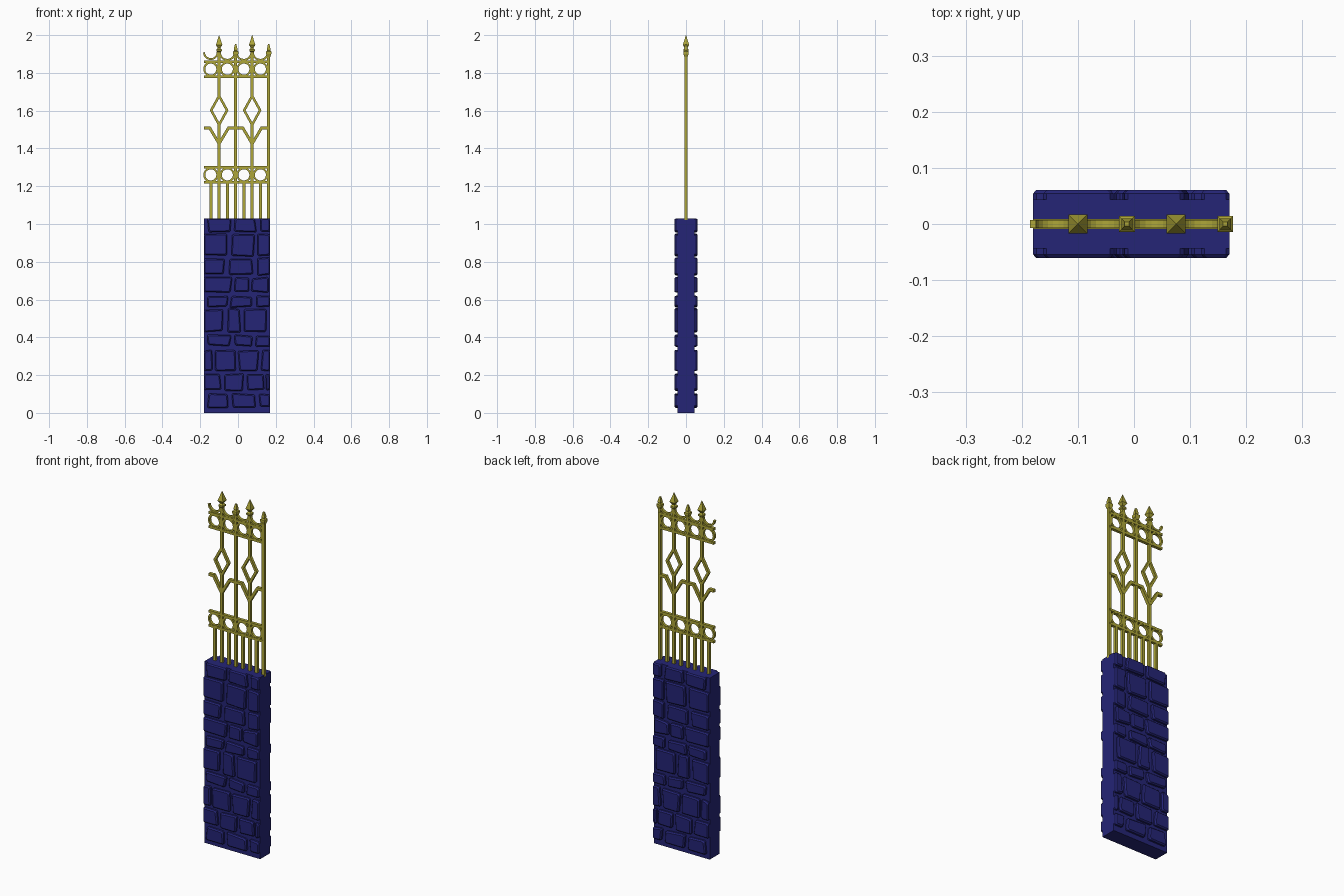
import bpy, bmesh, math, random
from mathutils import Vector

if "Cube" in bpy.data.objects:
    bpy.data.objects.remove(bpy.data.objects["Cube"])

random.seed(4)
X0, X1, TOP = -0.18, 0.17, 1.03      # wall ends and wall top


def material(name, color):
    m = bpy.data.materials.new(name)
    m.diffuse_color = color
    m.use_nodes = True
    m.node_tree.nodes["Principled BSDF"].inputs["Base Color"].default_value = m.diffuse_color
    return m


STONE = material("blue_stone", (0.018, 0.018, 0.18, 1))
METAL = material("gold_metal", (0.42, 0.38, 0.04, 1))


def finish(bm, name, mat):
    bmesh.ops.recalc_face_normals(bm, faces=bm.faces[:])
    me = bpy.data.meshes.new(name)
    bm.to_mesh(me)
    bm.free()
    me.materials.append(mat)
    ob = bpy.data.objects.new(name, me)
    bpy.context.collection.objects.link(ob)
    return ob


def loft(bm, rings, closed=False):
    """Skin equal-sized vertex rings; cap the ends unless closed."""
    rings = [[bm.verts.new(p) for p in r] for r in rings]
    n = len(rings[0])
    pairs = list(zip(rings, rings[1:]))
    if closed:
        pairs.append((rings[-1], rings[0]))
    else:
        bm.faces.new(rings[0])
        bm.faces.new(rings[-1])
    for a, b in pairs:
        for i in range(n):
            j = (i + 1) % n
            bm.faces.new((a[i], a[j], b[j], b[i]))


def bar(bm, pts, half=0.008, depth=0.008, closed=False):
    """Mitred rectangular bar along a path in the xz plane."""
    P = [Vector(p) for p in pts]
    n, rings = len(P), []
    for i, p in enumerate(P):
        a = p - P[i - 1] if closed or i else P[1] - p
        b = P[(i + 1) % n] - p if closed or i < n - 1 else a
        a, b = a.normalized(), b.normalized()
        t = (a + b).normalized()
        w = Vector((-t.y, t.x)) * half / max(t.dot(a), 0.4)
        u, v = p + w, p - w
        rings.append([(u.x, -depth, u.y), (u.x, depth, u.y),
                      (v.x, depth, v.y), (v.x, -depth, v.y)])
    loft(bm, rings, closed)


def arc(cx, cz, r, a0, a1, n):
    return [(cx + r * math.cos(math.radians(a0 + (a1 - a0) * i / n)),
             cz + r * math.sin(math.radians(a0 + (a1 - a0) * i / n))) for i in range(n + 1)]


# wall core
bm = bmesh.new()
loft(bm, [[(x, y, z) for x, y in ((X0, -0.044), (X1, -0.044), (X1, 0.044), (X0, 0.044))]
          for z in (0, TOP)])
finish(bm, "wall_core", STONE)

# stone courses: bottom, top, then the joints (left, right) between stones
courses = [
    (0.03, 0.10, (-0.16, -0.05, -0.03, 0.093, 0.113, X1)),
    (0.12, 0.205, (X0, -0.092, -0.072, 0.025, 0.045, 0.135, 0.152, X1)),
    (0.225, 0.33, (X0, -0.135, -0.12, -0.013, 0.003, 0.108, 0.125, X1)),
    (0.355, 0.41, (-0.162, -0.04, -0.018, 0.077, 0.093, X1)),
    (0.43, 0.55, (X0, -0.077, -0.05, 0.013, 0.035, 0.146)),
    (0.56, 0.618, (-0.157, -0.055, -0.04, 0.077, 0.093, X1)),
    (0.64, 0.715, (X0, -0.035, -0.018, 0.055, 0.072, 0.156)),
    (0.73, 0.82, (X0, -0.072, -0.05, 0.077, 0.098, X1)),
    (0.832, 0.945, (X0, -0.055, -0.035, 0.088, 0.108, X1)),
    (0.96, TOP, (-0.16, -0.04, -0.018, 0.093, 0.115, X1)),
]


def stone(bm, x0, x1, z0, z1):
    """Uneven block with worn corners and a chamfered face, flush at the wall ends."""
    corners = []
    for x, z in ((x0, z0), (x1, z0), (x1, z1), (x0, z1)):
        jx = 0 if x in (X0, X1) else random.uniform(-0.006, 0.006)
        jz = 0 if z == TOP else random.uniform(-0.005, 0.005)
        corners.append(Vector((x + jx, z + jz)))
    outline = []
    for i, c in enumerate(corners):
        for o in (corners[i - 1], corners[(i + 1) % 4]):
            cut = 0 if c.x in (X0, X1) else 0.006
            if cut or o is corners[i - 1]:
                outline.append(c + (o - c).normalized() * cut)
    mx, mz = (x0 + x1) / 2, (z0 + z1) / 2
    inner = []
    for p in outline:
        dx = 0 if p.x in (X0, X1) else math.copysign(min(0.006, abs(mx - p.x)), mx - p.x)
        inner.append((p.x + dx, p.y + math.copysign(0.006, mz - p.y)))
    loft(bm, [[(p[0], y, p[1]) for p in ring]
              for y, ring in ((-0.04, outline), (-0.054, outline), (-0.061, inner))])


bm = bmesh.new()
for z0, z1, xs in courses:
    for x0, x1 in zip(xs[::2], xs[1::2]):
        stone(bm, x0, x1, z0, z1)
stones = finish(bm, "wall_stones", STONE)
mirror = stones.modifiers.new("both_faces", 'MIRROR')
mirror.use_axis = (False, True, False)
mirror.use_mirror_merge = False

STEP = 0.0875
TALL = (-0.1, 0.075)
SHORT = (-0.0125, 0.1625)
MIDS = [-0.144 + STEP * i for i in range(4)]

# horizontal rails
bm = bmesh.new()
for z in (1.22, 1.30, 1.78, 1.86):
    bar(bm, [(X0, z), (SHORT[1], z)], 0.0065, 0.0085)
finish(bm, "rails", METAL)

# upright posts and low pickets
bm = bmesh.new()
for x in TALL:
    bar(bm, [(x, TOP - 0.01), (x, 1.53)])
    bar(bm, [(x, 1.675), (x, 1.91)])
for x in SHORT:
    bar(bm, [(x, TOP - 0.01), (x, 1.90)])
for x in MIDS:
    bar(bm, [(x, TOP - 0.01), (x, 1.22)])
finish(bm, "posts", METAL)

# rings between rails
bm = bmesh.new()
for x in MIDS:
    for z in (1.26, 1.82):
        bar(bm, arc(x, z, 0.0345, 0, 360, 20)[:-1], 0.005, 0.0075, True)
finish(bm, "rings", METAL)

# scallops along the top
bm = bmesh.new()
for x in MIDS:
    bar(bm, arc(x, 1.909, 0.040 if x > MIDS[0] else 0.036, 180, 360, 10), 0.005, 0.0075)
finish(bm, "scallops", METAL)

# diamonds and branching arms
bm = bmesh.new()
for x in TALL:
    bar(bm, [(x, 1.525), (x + 0.042, 1.602), (x, 1.678), (x - 0.042, 1.602)], 0.0065, 0.008, True)
    for s in (-1, 1):
        end = max(x + s * STEP, X0)
        bar(bm, [(x, 1.425), (x + s * 0.05, 1.509), (end, 1.509)], 0.0075, 0.009)
finish(bm, "diamonds_and_arms", METAL)

# square spear finials, as (half width, height) profiles
tall_profile = ((0.008, 1.89), (0.009, 1.91), (0.014, 1.915), (0.014, 1.924),
                (0.007, 1.932), (0.017, 1.948), (0.0005, 2.0))
short_profile = ((0.009, 1.885), (0.014, 1.901), (0.014, 1.912),
                 (0.008, 1.918), (0.010, 1.924), (0.004, 1.952))
for name, xs, prof in (("tall_spears", TALL, tall_profile), ("short_spears", SHORT, short_profile)):
    bm = bmesh.new()
    for x in xs:
        loft(bm, [[(x - h, -h, z), (x + h, -h, z), (x + h, h, z), (x - h, h, z)] for h, z in prof])
    finish(bm, name, METAL)
